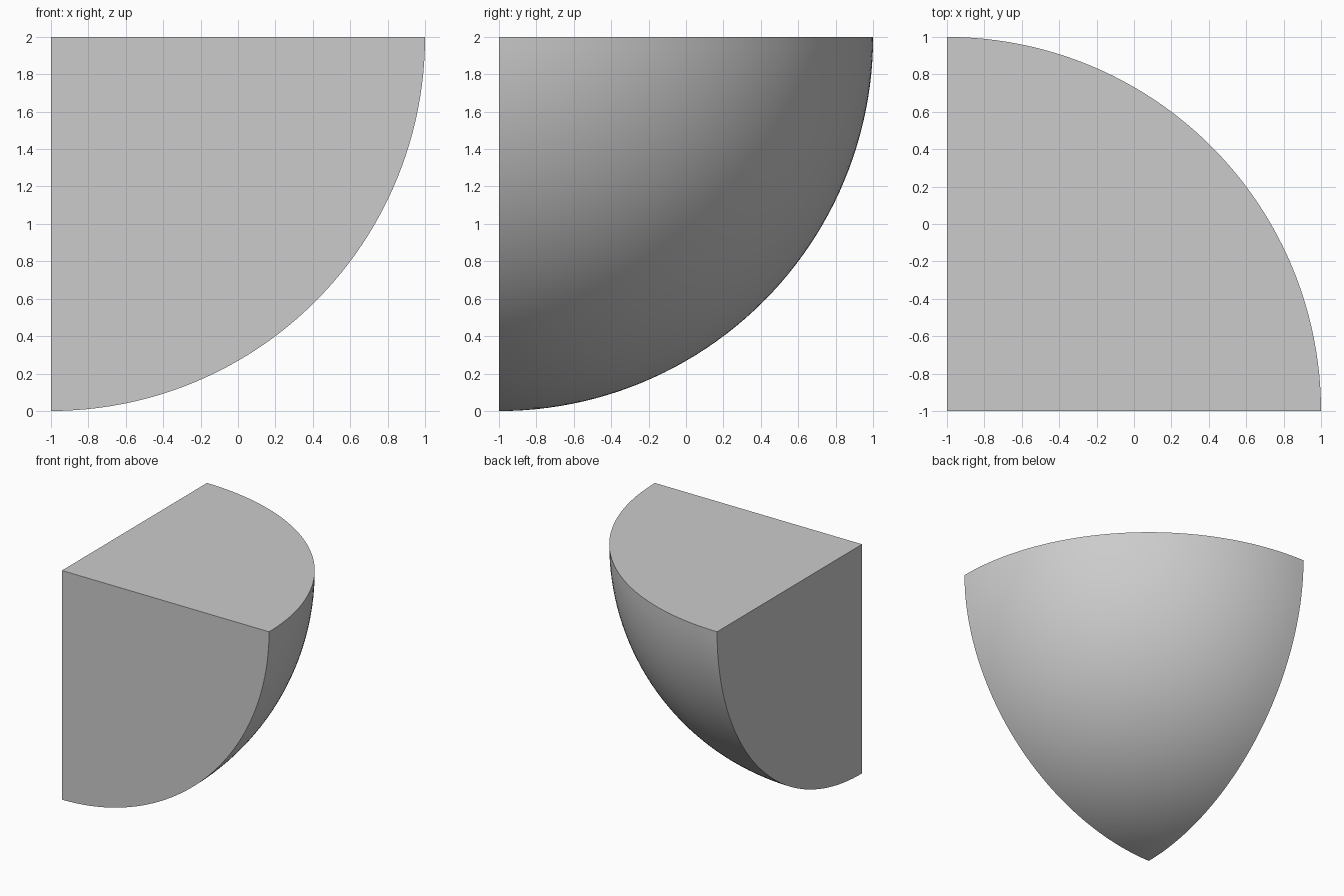
import bpy
import bmesh
import math
from mathutils import Vector

default_cube = bpy.data.objects.get("Cube")
if default_cube:
    bpy.data.objects.remove(default_cube, do_unlink=True)

RADIUS = 2.0
CORNER = Vector((-1, -1, 2))

# Full ball around the corner point
bm = bmesh.new()
bmesh.ops.create_uvsphere(bm, u_segments=192, v_segments=96, radius=RADIUS)

# Three flat cuts leave one eighth of the ball; each cut is capped with one face
for outward in (Vector((-1, 0, 0)), Vector((0, -1, 0)), Vector((0, 0, 1))):
    bmesh.ops.bisect_plane(
        bm, geom=bm.verts[:] + bm.edges[:] + bm.faces[:], dist=0.0001,
        plane_co=(0, 0, 0), plane_no=outward, clear_outer=True)
    rim = [e for e in bm.edges if e.is_boundary]
    bmesh.ops.holes_fill(bm, edges=rim, sides=0)

bmesh.ops.recalc_face_normals(bm, faces=bm.faces[:])
bmesh.ops.translate(bm, verts=bm.verts[:], vec=CORNER)

mesh = bpy.data.meshes.new("sphere_octant")
bm.to_mesh(mesh)
bm.free()
octant = bpy.data.objects.new("sphere_octant", mesh)
bpy.context.collection.objects.link(octant)

# Smooth curved side, crisp edges around the flat sides
bpy.ops.object.select_all(action="DESELECT")
octant.select_set(True)
bpy.context.view_layer.objects.active = octant
bpy.ops.object.shade_smooth_by_angle(angle=math.radians(30))
